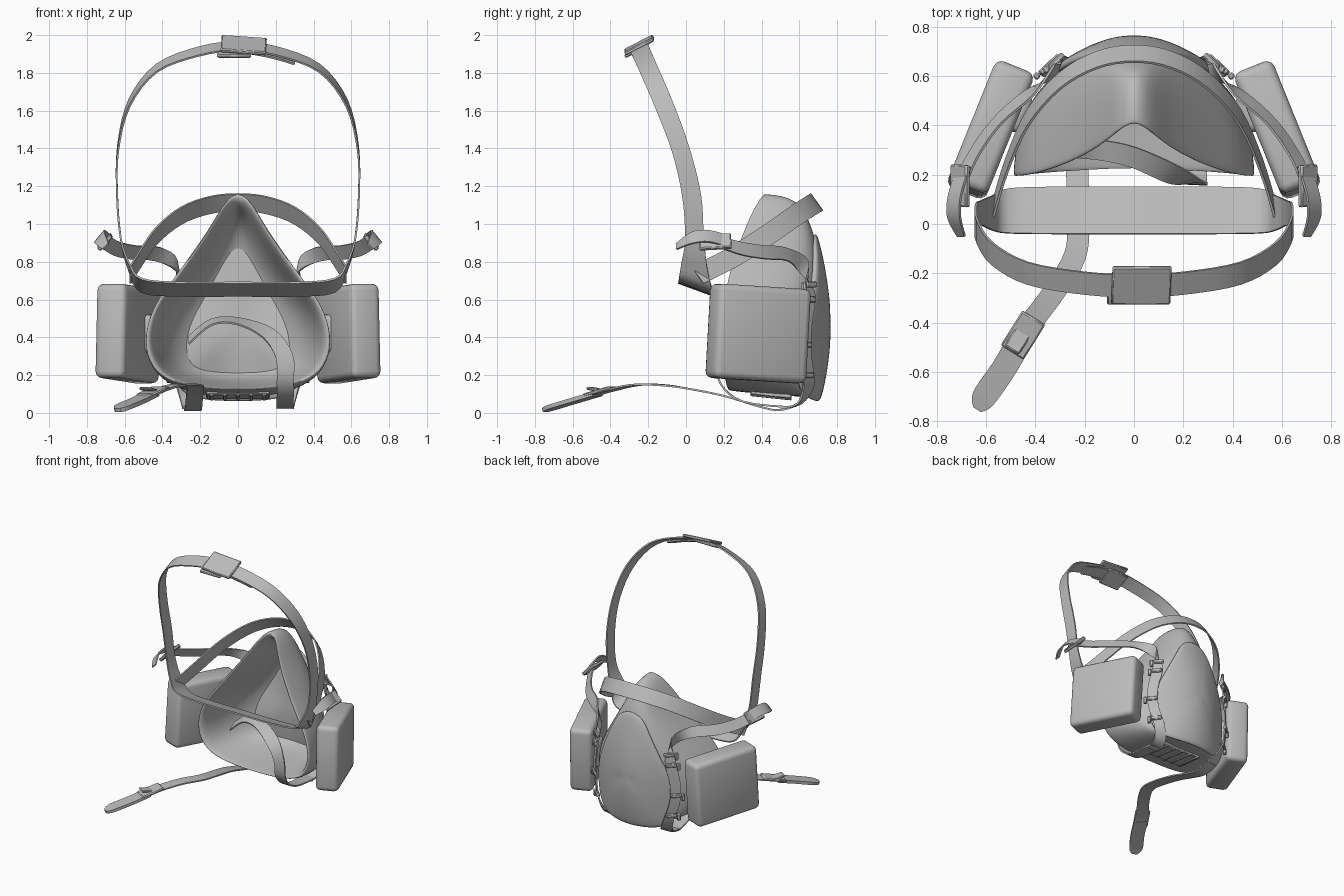
import bpy, bmesh, math
from mathutils import Vector, Euler

if "Cube" in bpy.data.objects:
    bpy.data.objects.remove(bpy.data.objects["Cube"], do_unlink=True)

GREY = (0.5, 0.5, 0.5, 1)
mat = bpy.data.materials.new("plain grey")
mat.use_nodes = True
mat.diffuse_color = GREY
mat.node_tree.nodes["Principled BSDF"].inputs["Base Color"].default_value = GREY


def finish(name, bm, modifiers=(), angle=40):
    """Turn a bmesh into an object, apply its modifiers and smooth it."""
    bmesh.ops.recalc_face_normals(bm, faces=bm.faces)
    me = bpy.data.meshes.new(name)
    bm.to_mesh(me)
    bm.free()
    ob = bpy.data.objects.new(name, me)
    bpy.context.collection.objects.link(ob)
    me.materials.append(mat)
    bpy.ops.object.select_all(action="DESELECT")
    ob.select_set(True)
    bpy.context.view_layer.objects.active = ob
    for kind, settings in modifiers:
        m = ob.modifiers.new(kind.title(), kind)
        for key, value in settings.items():
            setattr(m, key, value)
        bpy.ops.object.modifier_apply(modifier=m.name)
    bpy.ops.object.shade_smooth_by_angle(angle=math.radians(angle))


def box(name, loc, size, rot=(0, 0, 0), bevel=0.006, segments=1):
    bm = bmesh.new()
    bmesh.ops.create_cube(bm, size=1)
    turn = Euler([math.radians(a) for a in rot]).to_matrix()
    for v in bm.verts:
        v.co = turn @ Vector([c * s for c, s in zip(v.co, size)]) + Vector(loc)
    finish(name, bm, [("BEVEL", dict(width=bevel, segments=segments))])


def catmull(a, b, c, d, t):
    return 0.5 * (2 * b + (c - a) * t + (2 * a - 5 * b + 4 * c - d) * t * t
                  + (3 * b - a - 3 * c + d) * t ** 3)


def ribbon(name, path, side=1, closed=False, thick=0.01, steps=4):
    """Sweep a flat strap; each path entry is (point, width vector)."""
    flip = Vector((side, 1, 1))
    pts = [(Vector(p) * flip, Vector(w) * flip) for p, w in path]
    n = len(pts)
    pick = lambda i: pts[i % n] if closed else pts[max(0, min(n - 1, i))]
    samples = []
    for i in range(n if closed else n - 1):
        quad = [pick(i + k) for k in (-1, 0, 1, 2)]
        for s in range(steps):
            samples.append([catmull(*[q[j] for q in quad], s / steps) for j in (0, 1)])
    if not closed:
        samples.append(pts[-1])
    bm = bmesh.new()
    rows = [(bm.verts.new(p - w / 2), bm.verts.new(p + w / 2)) for p, w in samples]
    for a, b in zip(rows, rows[1:] + (rows[:1] if closed else [])):
        bm.faces.new((a[0], a[1], b[1], b[0]))
    finish(name, bm, [("SOLIDIFY", dict(thickness=thick, offset=0))])


# Mask cup: rim outline (x, z, y) from nose to chin, lofted outward and inward
half = [(0, 1.18, .42), (.07, 1.13, .37), (.14, 1.0, .31), (.25, .84, .25),
        (.36, .69, .21), (.45, .57, .19), (.5, .41, .19), (.48, .27, .19),
        (.4, .17, .2), (.22, .12, .21), (0, .11, .22)]
outline = half + [(-x, z, y) for x, z, y in half[-2:0:-1]]


def ring(sx, zb, zt, t, power=1):
    """Rescale the outline and push it a fraction t toward the outer dome."""
    out = []
    for x, z, y in outline:
        px = math.copysign((abs(x) / .5) ** power * .5 * sx, x)
        pz = zb + (z - .1) / 1.08 * (zt - zb)
        dome = .77 - .3 * (pz - .45) ** 2 - 1.3 * px * px
        out.append((px, y + (dome - y) * t, pz))
    return out


def loft(name, rings):
    bm = bmesh.new()
    rows = [[bm.verts.new(p) for p in r] for r in rings]
    for a, b in zip(rows, rows[1:]):
        for i in range(len(a)):
            j = (i + 1) % len(a)
            bm.faces.new((a[i], a[j], b[j], b[i]))
    for row in (rows[0], rows[-1]):
        bm.faces.new(row)
    finish(name, bm, [("SUBSURF", dict(levels=2))], 50)


loft("mask_cup", [
    ring(.2, .38, .62, .89), ring(.45, .27, .8, .89), ring(.69, .18, .95, .84),
    ring(.81, .15, 1.04, .62), ring(.88, .13, 1.09, .3), ring(.93, .12, 1.13, .04),
    ring(.99, .11, 1.17, 0), ring(1, .1, 1.175, .08), ring(.97, .08, 1.165, .55),
    ring(.86, .07, 1.12, .88), ring(.76, .07, 1.0, .94), ring(.5, .2, .8, .96),
    ring(.2, .4, .55, .96)])

# Raised front cover over the cup
loft("front_cover", [
    ring(.63, .1, .92, .9, .6), ring(.69, .05, .96, .95, .6), ring(.69, .05, .96, 1, .6),
    ring(.64, .08, .92, 1.01, .65), ring(.4, .22, .75, 1, .7), ring(.16, .4, .55, 1, .8)])

# Ribbed valve under the chin
box("chin_valve", (0, .45, .1), (.34, .22, .03), (-6, 0, 0))
for i in range(5):
    box("chin_rib", (-.14 + .07 * i, .45, .085), (.02, .22, .015), (-6, 0, 0), .004)

# Crown loop with wide neck cradle
crown = [((0, -.25, 1.94), (0, .09, .045)), ((.2, -.24, 1.915), (0, .09, .045)),
         ((.43, -.2, 1.825), (0, .09, .04)), ((.575, -.12, 1.64), (0, .09, .04)),
         ((.635, -.03, 1.4), (0, .09, .03)), ((.64, .03, 1.15), (0, .1, .01)),
         ((.62, .045, .92), (0, .1, 0)), ((.575, .045, .77), (0, .14, -.04)),
         ((.51, .053, .675), (0, .18, -.07)), ((.3, .055, .655), (0, .19, -.07)),
         ((0, .055, .655), (0, .19, -.07))]
mirrored = [((-p[0], p[1], p[2]), w) for p, w in crown[-2:0:-1]]
ribbon("crown_strap", crown + mirrored, closed=True)
box("crown_buckle", (.03, -.248, 1.947), (.24, .17, .022), (27, 4, 0))
box("crown_buckle_base", (-.02, -.262, 1.918), (.18, .14, .02), (27, 0, 0))
ribbon("crown_tail", [((.05, -.25, 1.925), (0, .08, .04)), ((.18, -.24, 1.9), (0, .08, .04)),
                      ((.3, -.225, 1.86), (0, .07, .03))])

# Nose strap running from the cradle around the front of the nose
w = (0, .065, -.09)
nose = [((.57, .06, .73), w), ((.515, .24, .82), w), ((.43, .43, .94), w),
        ((.3, .58, 1.045), w), ((.15, .665, 1.1), w), ((0, .69, 1.115), w)]
ribbon("nose_strap", nose + [((-p[0], p[1], p[2]), v) for p, v in nose[-2::-1]])

for s, side in ((1, "left"), (-1, "right")):
    # Filter box and its neck
    box(side + "_filter", (s * .582, .382, .42), (.17, .53, .5), (-3.4, 0, s * 22), .035, 3)
    box(side + "_filter_neck", (s * .465, .45, .42), (.07, .16, .2), (0, 0, s * 22), .03, 3)

    # Side strap from the chin, along the cover and back to the temple buckle
    edge, tilt, lean = (.055, -.055, 0), (-.05, 0, .06), (-.035, -.015, .07)
    ribbon(side + "_side_strap", [
        ((.25, .5, .025), (.09, 0, 0)), ((.255, .6, .05), (.09, -.02, 0)),
        ((.3, .65, .15), edge), ((.345, .635, .3), edge), ((.35, .635, .45), edge),
        ((.315, .655, .65), (.05, -.05, .02)), ((.325, .62, .78), (0, .05, .06)),
        ((.425, .53, .84), lean), ((.555, .415, .85), lean), ((.645, .29, .87), lean),
        ((.7, .18, .905), tilt)], s)
    box(side + "_temple_buckle", (s * .705, .155, .905), (.1, .17, .025), (5, s * 48, s * 4))
    ribbon(side + "_strap_tail", [
        ((.69, .23, .905), tilt), ((.725, .12, .935), tilt),
        ((.73, .03, .925), tilt), ((.7, -.05, .88), (-.03, 0, .03))], s)

    # Retaining clips along the strap
    for x, y, z in ((.315, .66, .68), (.33, .655, .6), (.355, .635, .36), (.325, .645, .2)):
        box(side + "_clip", (s * x, y, z), (.08, .025, .03), (0, 0, s * -45))
        box(side + "_clip_tooth", (s * (x + .04), y - .035, z - .015),
            (.025, .025, .055), (0, 0, s * -45))

# Left chin strap curling up inside the cup
flat = (.09, 0, 0)
ribbon("left_chin_strap", [
    ((.25, .55, .03), flat), ((.25, .3, .06), flat), ((.25, .18, .16), flat),
    ((.245, .165, .3), (.09, 0, .02)), ((.16, .2, .42), (.06, .06, .04)),
    ((0, .27, .485), (.02, .08, .03)), ((-.14, .3, .48), (0, .08, .03)),
    ((-.26, .3, .385), (0, .06, .04))])

# Right chin strap trailing out in front, with slider and end tab
slant = (.075, -.05, 0)
ribbon("right_chin_strap", [
    ((-.24, .6, .045), flat), ((-.24, .5, .015), flat), ((-.235, .4, .03), flat),
    ((-.23, .2, .09), flat), ((-.225, 0, .13), flat), ((-.24, -.13, .147), (.085, -.03, 0)),
    ((-.32, -.27, .148), slant), ((-.43, -.42, .115), slant), ((-.5, -.55, .08), slant)])
box("chin_slider", (-.45, -.45, .112), (.11, .17, .02), (14, 0, -32))
box("chin_slider_latch", (-.47, -.47, .122), (.07, .1, .015), (-10, 0, -32))
tab = (.085, -.055, 0)
ribbon("chin_strap_tab", [
    ((-.46, -.47, .1), tab), ((-.53, -.59, .065), tab), ((-.6, -.69, .035), tab),
    ((-.623, -.728, .022), (.065, -.042, 0)), ((-.635, -.75, .014), (.03, -.02, 0))],
    thick=.022)
